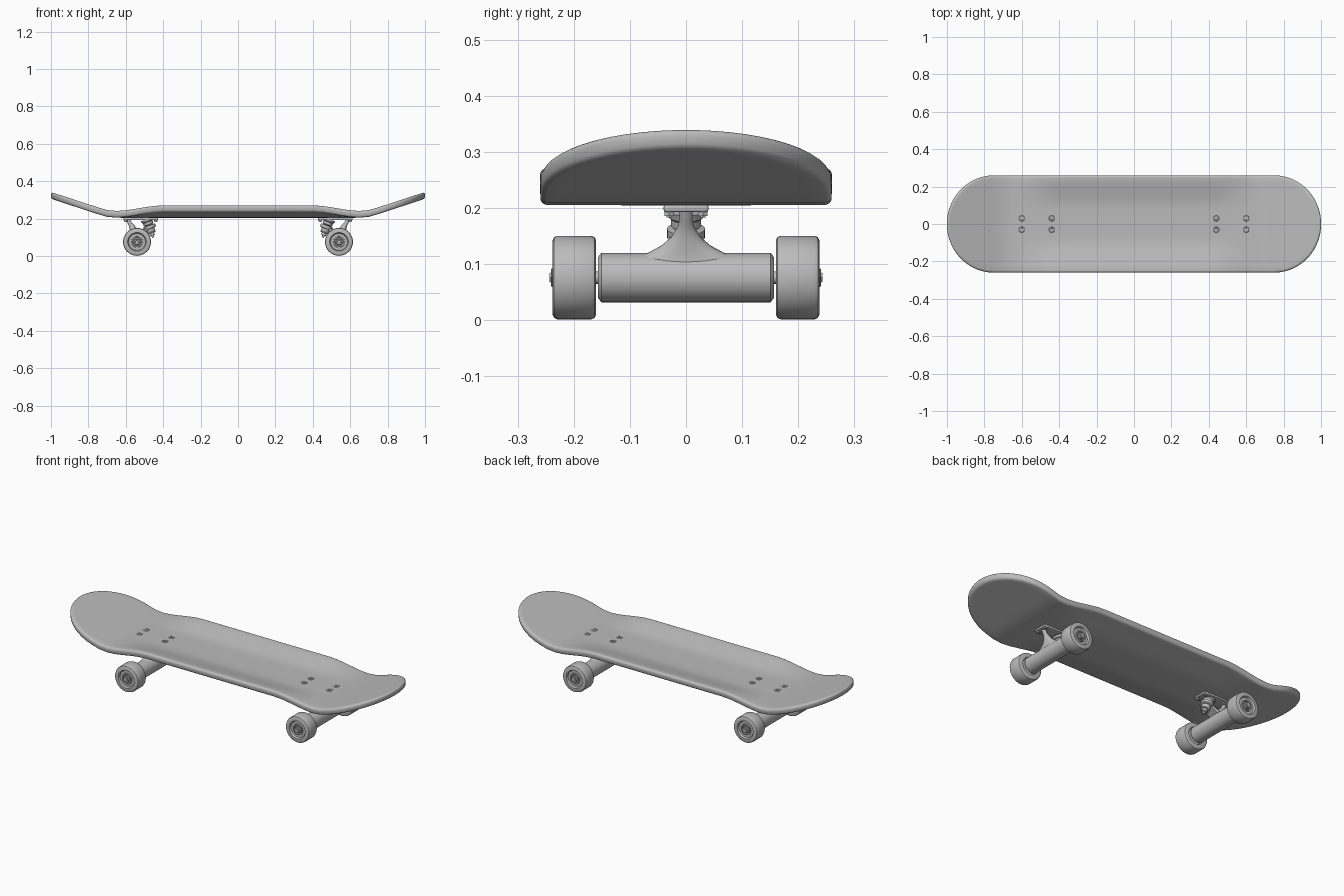
import bpy, bmesh, math
from mathutils import Vector

if "Cube" in bpy.data.objects:
    bpy.data.objects.remove(bpy.data.objects["Cube"])

grey = bpy.data.materials.new("plain grey")
grey.diffuse_color = (0.5, 0.5, 0.5, 1)
grey.use_nodes = True
grey.node_tree.nodes["Principled BSDF"].inputs["Base Color"].default_value = grey.diffuse_color


def finish(name, bm, angle=35):
    bmesh.ops.recalc_face_normals(bm, faces=bm.faces)
    me = bpy.data.meshes.new(name)
    bm.to_mesh(me)
    bm.free()
    ob = bpy.data.objects.new(name, me)
    bpy.context.collection.objects.link(ob)
    me.materials.append(grey)
    bpy.ops.object.select_all(action='DESELECT')
    ob.select_set(True)
    bpy.context.view_layer.objects.active = ob
    bpy.ops.object.shade_smooth_by_angle(angle=math.radians(angle))
    return ob


def loft(name, rings, angle=35):
    """Skin a list of equal-length point rings and cap both ends."""
    bm = bmesh.new()
    rows = [[bm.verts.new(p) for p in ring] for ring in rings]
    n = len(rows[0])
    for a, b in zip(rows, rows[1:]):
        for i in range(n):
            bm.faces.new((a[i], a[(i + 1) % n], b[(i + 1) % n], b[i]))
    bm.faces.new(rows[0])
    bm.faces.new(rows[-1])
    return finish(name, bm, angle)


def lathe(name, origin, axis, profile, sides=24, angle=35):
    """Turn a (radius, distance) profile around an axis."""
    q = Vector(axis).to_track_quat('Z', 'Y')
    rings = [[Vector(origin) + q @ Vector((r * math.cos(k * math.tau / sides),
                                           r * math.sin(k * math.tau / sides), h))
              for k in range(sides)] for r, h in profile]
    return loft(name, rings, angle)


def smooth(t):
    t = min(1, max(0, t))
    return t * t * (3 - 2 * t)


# deck: rounded plan, kicked ends, raised side edges
HALF_W, STRAIGHT, END, THICK = 0.26, 0.75, 0.25, 0.036
T_MAX = 1.5
stations = [(-1, T_MAX * (1 - k / 12)) for k in range(12)]
stations += [(-1 + k / 15, 0) for k in range(31)]
stations += [(1, T_MAX * (k + 1) / 12) for k in range(12)]
NV = 18


def deck_point(i, j, inset, h):
    s, t = stations[i]
    x = s * STRAIGHT + math.copysign((END - inset) * math.sin(t) / math.sin(T_MAX), s)
    y = (HALF_W - inset) * math.cos(t) * (2 * j / NV - 1)
    ax = abs(x)
    kick = 0.33 * 0.5 * ((ax - 0.69) + math.hypot(ax - 0.69, 0.025))
    lift = 0.033 * smooth((abs(y) - 0.08) / 0.2) * smooth((0.66 - ax) / 0.26)
    return x, y, 0.204 + kick + lift + h


def build_deck():
    bm = bmesh.new()
    nu = len(stations) - 1
    rim = [(i, 0) for i in range(nu)] + [(nu, j) for j in range(NV)]
    rim += [(i, NV) for i in range(nu, 0, -1)] + [(0, j) for j in range(NV, 0, -1)]
    R = 0.013
    loops = []

    def sheet(h):
        g = {(i, j): bm.verts.new(deck_point(i, j, R, h))
             for i in range(nu + 1) for j in range(NV + 1)}
        for i in range(nu):
            for j in range(NV):
                bm.faces.new((g[i, j], g[i + 1, j], g[i + 1, j + 1], g[i, j + 1]))
        return [g[c] for c in rim]

    loops.append(sheet(0))
    for k in range(1, 8):                        # rounded rim
        a = math.radians(min(k, 4) * 22.5 if k < 4 else 90 - (k - 4) * 22.5)
        h = R * (1 - math.cos(a))
        h = h if k < 4 else THICK - h
        loops.append([bm.verts.new(deck_point(i, j, R * (1 - math.sin(a)), h))
                      for i, j in rim])
    loops.append(sheet(THICK))
    n = len(rim)
    for a, b in zip(loops, loops[1:]):
        for k in range(n):
            bm.faces.new((a[k], a[(k + 1) % n], b[(k + 1) % n], b[k]))
    finish("deck", bm, 50)


def box(name, centre, size, bevel=0.004):
    bm = bmesh.new()
    bmesh.ops.create_cube(bm, size=1)
    for v in bm.verts:
        v.co = Vector(c + p * d for c, p, d in zip(centre, v.co, size))
    bmesh.ops.bevel(bm, geom=bm.edges[:], offset=bevel, segments=2,
                    profile=0.5, affect='EDGES')
    finish(name, bm)


def build_truck(s, end):
    X, Z = 0.54 * s, 0.076
    # base plate with four bolts and nuts
    box(end + "_base_plate", (0.52 * s, 0, 0.1995), (0.185, 0.08, 0.013))
    for bx in (0.44, 0.60):
        for by in (-0.03, 0.03):
            lathe(end + "_deck_bolt", (bx * s, by, 0.225), (0, 0, 1),
                  [(0.016, 0), (0.016, 0.0165), (0.014, 0.018), (0.008, 0.018),
                   (0.007, 0.014), (0.002, 0.014)], 16)
            lathe(end + "_nut", (bx * s, by, 0.195), (0, 0, -1),
                  [(0.010, 0), (0.010, 0.009), (0.005, 0.009), (0.005, 0.012)], 6)
    # axle tube
    lathe(end + "_axle_tube", (X, -0.157, Z), (0, 1, 0),
          [(0.036, 0), (0.044, 0.006), (0.044, 0.308), (0.036, 0.314)], 32)
    lathe(end + "_axle", (X, -0.235, Z), (0, 1, 0), [(0.011, 0), (0.011, 0.47)], 16)
    # flared hanger rising to the pivot: x centre, half depth, half width, z
    spec = [(0.540, 0.034, 0.130, 0.095), (0.542, 0.032, 0.105, 0.108),
            (0.546, 0.029, 0.068, 0.120), (0.552, 0.025, 0.044, 0.133),
            (0.560, 0.020, 0.026, 0.148), (0.570, 0.015, 0.015, 0.166),
            (0.580, 0.012, 0.012, 0.178), (0.588, 0.012, 0.012, 0.198)]
    loft(end + "_hanger", [[(s * (cx + hx * math.cos(k * math.tau / 20)),
                             hy * math.sin(k * math.tau / 20), z)
                            for k in range(20)] for cx, hx, hy, z in spec], 50)
    # leaning kingpin with seat, bushings, hanger ring and nut
    lathe(end + "_kingpin", (0.488 * s, 0, 0.197), (-0.36 * s, 0, -1),
          [(0.034, 0), (0.032, 0.012), (0.027, 0.016), (0.027, 0.030),
           (0.021, 0.034), (0.034, 0.036), (0.034, 0.052), (0.024, 0.054),
           (0.022, 0.072), (0.024, 0.073), (0.024, 0.077), (0.014, 0.078),
           (0.014, 0.092), (0.007, 0.093), (0.007, 0.104)], 24)
    loft(end + "_hanger_arm", [[(s * x, y * w, z + d) for y, d in
                                ((-1, -.009), (1, -.009), (1, .009), (-1, .009))]
                               for x, w, z in ((0.475, 0.026, 0.152), (0.51, 0.03, 0.128),
                                               (0.54, 0.045, 0.105))])
    # wheels with recessed hubs and axle nuts
    for side in (-1, 1):
        name = end + ("_right" if side > 0 else "_left")
        lathe(name + "_wheel", (X, side * 0.16, Z), (0, side, 0),
              [(0.012, 0.006), (0.044, 0.006), (0.048, 0), (0.066, 0), (0.072, 0.003),
               (0.0745, 0.009), (0.0745, 0.069), (0.072, 0.075), (0.066, 0.078),
               (0.050, 0.078), (0.045, 0.068), (0.031, 0.068), (0.030, 0.074),
               (0.024, 0.074), (0.022, 0.068), (0.012, 0.068)], 40)
        lathe(name + "_axle_nut", (X, side * 0.226, Z), (0, side, 0),
              [(0.019, 0), (0.019, 0.013), (0.017, 0.015), (0.010, 0.015),
               (0.009, 0.017)], 6)


build_deck()
build_truck(-1, "rear")
build_truck(1, "front")
